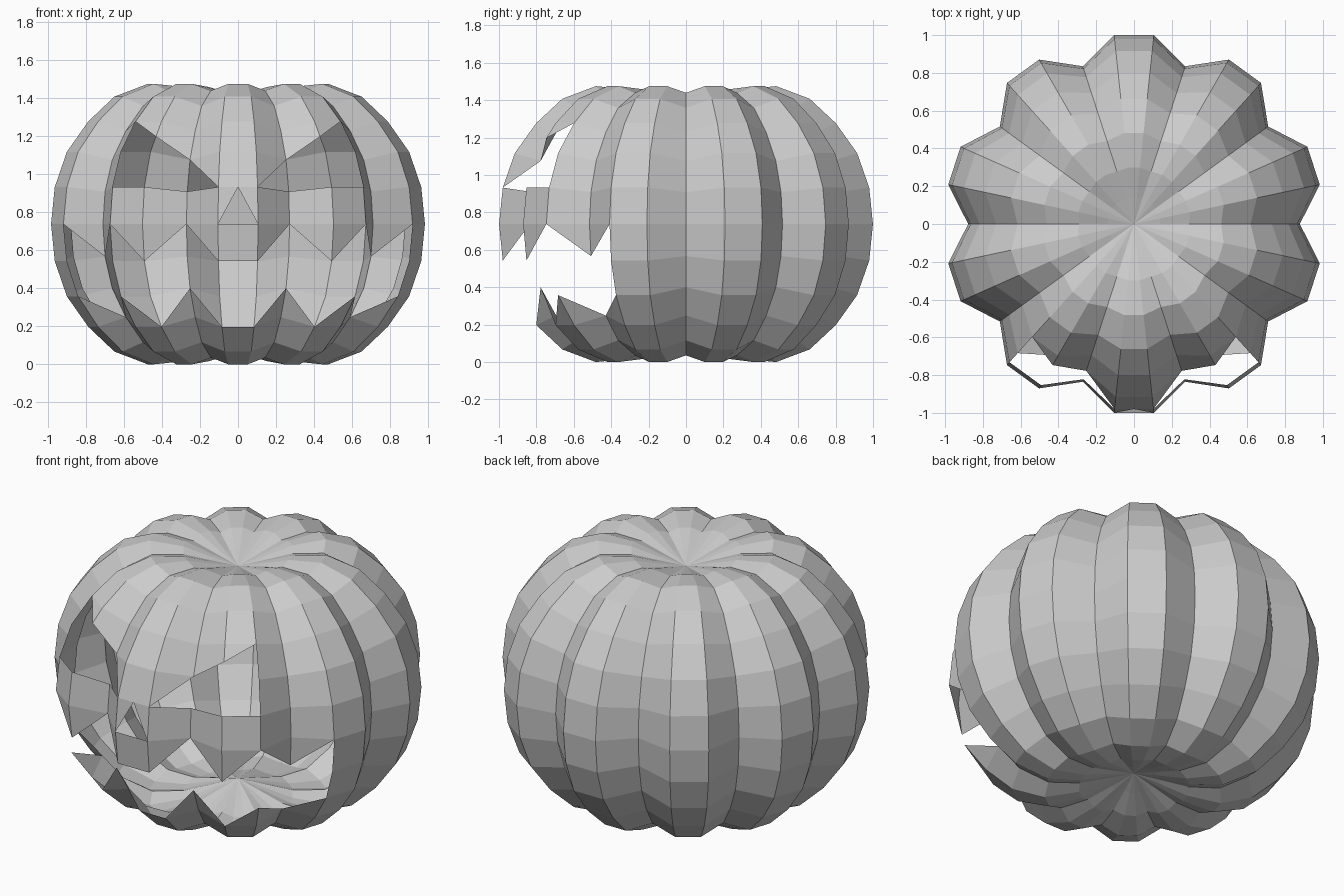
import bpy, bmesh, math

if "Cube" in bpy.data.objects:
    bpy.data.objects.remove(bpy.data.objects["Cube"])

# Ribbed shell profile: (radius, height above middle) from equator to near the pole
PROFILE = [(1.005, 0), (.985, .195), (.92, .38), (.805, .54),
           (.665, .67), (.485, .7375), (.30, .72), (.14, .67)]
POLE, MID = .63, .7375
TOP = len(PROFILE) - 1

bm = bmesh.new()
cache = {}


def point(side, k, row):
    """Position on rib line k (6 + 12k degrees from the front); row may be fractional."""
    lo, hi = math.floor(row), math.ceil(row)
    if lo != hi:
        a, b = point(side, k, lo), point(side, k, hi)
        return tuple(a[i] + (b[i] - a[i]) * (row - lo) for i in range(3))
    r, z = PROFILE[abs(row)]
    z = math.copysign(z, row)
    if k % 3 == 1:                       # groove between two ribs
        f = 1 - .126 * r ** 1.5 / math.hypot(r, z)
        r, z = r * f, z * f
    a = math.radians(6 + 12 * k)
    return (side * r * math.sin(a), -r * math.cos(a), MID + z)


def vert(key):
    if key not in cache:
        if key == 'top' or key == 'bottom':
            co = (0, 0, MID + (POLE if key == 'top' else -POLE))
        elif key == 'nose_tip':
            a, b = point(1, 0, 1), point(-1, 0, 1)
            co = (0, a[1], a[2])
        else:
            co = point(*key)
        cache[key] = bm.verts.new(co)
    return cache[key]


def face(keys, flip=False):
    vs = [vert(k) for k in keys]
    bm.faces.new(vs[::-1] if flip else vs)


def cut_cell(k, row):
    """Remaining corners (k, row) of a carved cell, or None where the cell is whole."""
    if k < 5:                            # mouth
        tooth = k if k % 2 == 0 else k + 1     # upper teeth point down on even lines
        peak = k + 1 if k % 2 == 0 else k      # lower teeth point up on odd lines
        if row == -1:
            return [(tooth, -1), (k + 1, 0), (k, 0)]
        if row == -2:
            return []
        if row == -3:
            return [(k, -3), (k + 1, -3), (peak, -2)]
    if k < 3 and row in (1, 2):          # eye
        return {(0, 1): [(0, 1), (1, 2), (0, 2)],
                (1, 2): [(1, 2), (2, 2.5), (2, 3), (1, 3)],
                (2, 2): [(2, 2.5), (3, 3), (2, 3)]}.get(
                    (k, row), None if k == 0 else [])
    return None


# Both halves of the shell
for side in (1, -1):
    for k in range(14):
        for row in range(-TOP, TOP):
            keep = cut_cell(k, row)
            if keep is None:
                keep = [(k, row), (k + 1, row), (k + 1, row + 1), (k, row + 1)]
            if keep:
                face([(side, a, b) for a, b in keep], side < 0)
        face([(side, k, TOP), (side, k + 1, TOP), 'top'], side < 0)
        face([(side, k + 1, -TOP), (side, k, -TOP), 'bottom'], side < 0)

# Middle strips at front and back, with the nose and mouth cut in front
for k, l, r in ((0, -1, 1), (14, 1, -1)):
    for row in range(-TOP, TOP):
        if k == 0 and row in (-2, -3):
            continue
        if k == 0 and row == 0:
            face([(l, k, 0), 'nose_tip', (l, k, 1)])
            face([(r, k, 0), (r, k, 1), 'nose_tip'])
            continue
        face([(l, k, row), (r, k, row), (r, k, row + 1), (l, k, row + 1)])
    face([(l, k, TOP), (r, k, TOP), 'top'])
    face([(r, k, -TOP), (l, k, -TOP), 'bottom'])

mesh = bpy.data.meshes.new("carved_pumpkin_shell")
bm.to_mesh(mesh)
bm.free()
shell = bpy.data.objects.new("carved_pumpkin_shell", mesh)
bpy.context.collection.objects.link(shell)

# Single plain grey colour
grey = bpy.data.materials.new("plain grey")
grey.diffuse_color = (.6, .6, .6, 1)
grey.use_nodes = True
grey.node_tree.nodes["Principled BSDF"].inputs["Base Color"].default_value = grey.diffuse_color
mesh.materials.append(grey)
